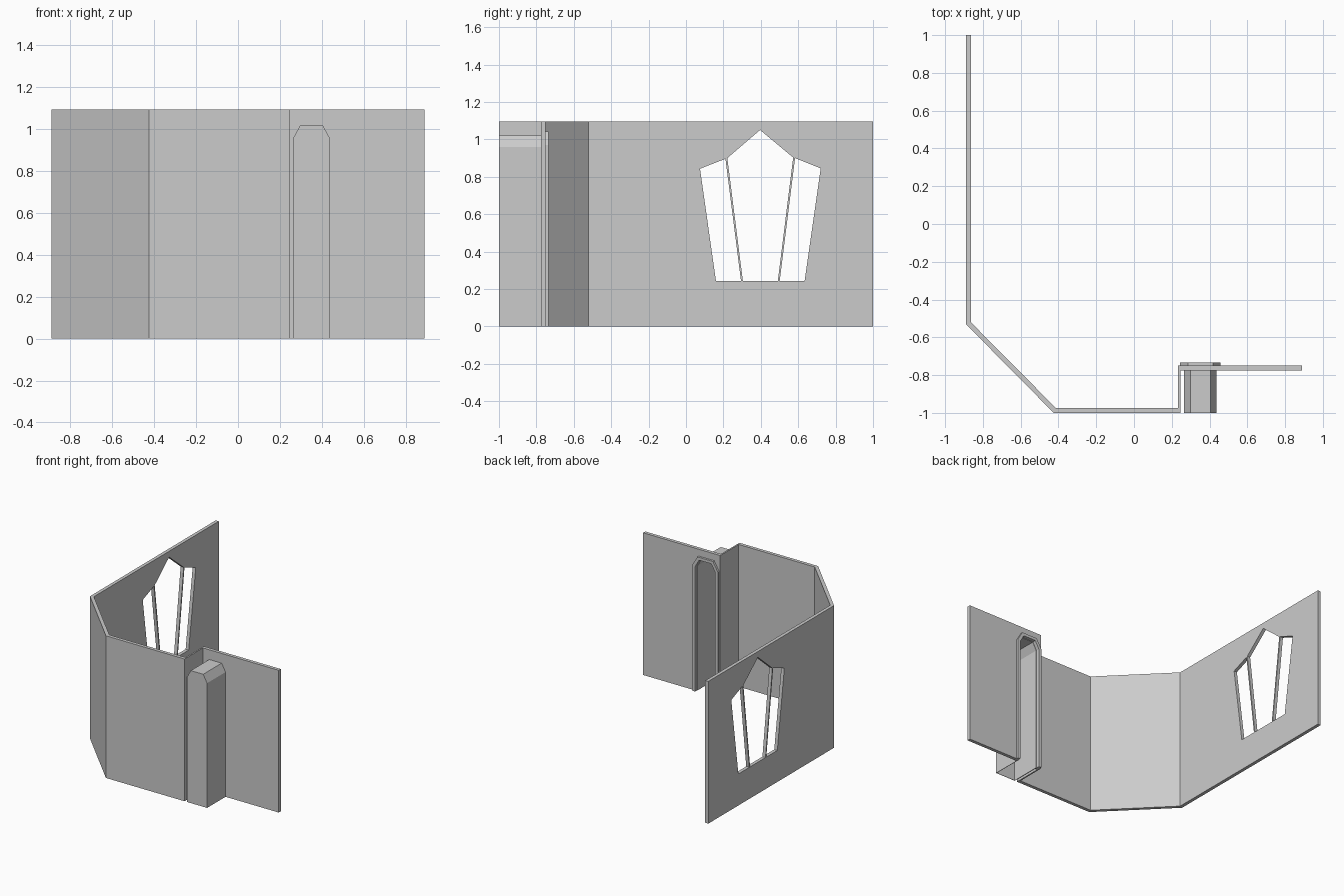
import bpy
import bmesh
from mathutils import Vector

cube = bpy.data.objects.get("Cube")
if cube:
    bpy.data.objects.remove(cube, do_unlink=True)

grey = bpy.data.materials.new("plain grey")
grey.use_nodes = True
colour = (0.6, 0.6, 0.6, 1)
grey.diffuse_color = colour
grey.node_tree.nodes["Principled BSDF"].inputs["Base Color"].default_value = colour


def prism(name, points, depth, keep_back=True):
    """Extrude a flat outline along a vector, optionally leaving the far end open."""
    bm = bmesh.new()
    face = bm.faces.new([bm.verts.new(p) for p in points])
    result = bmesh.ops.extrude_face_region(bm, geom=[face], use_keep_orig=True)
    moved = [g for g in result["geom"] if isinstance(g, bmesh.types.BMVert)]
    bmesh.ops.translate(bm, verts=moved, vec=Vector(depth))
    bmesh.ops.recalc_face_normals(bm, faces=bm.faces)
    if not keep_back:
        ends = [g for g in result["geom"] if isinstance(g, bmesh.types.BMFace)]
        base = [f for f in bm.faces if abs(f.normal.z) > 0.9 and f.calc_center_median().z < 0.01]
        bmesh.ops.delete(bm, geom=ends + base, context="FACES")
    mesh = bpy.data.meshes.new(name)
    bm.to_mesh(mesh)
    bm.free()
    mesh.materials.append(grey)
    obj = bpy.data.objects.new(name, mesh)
    bpy.context.collection.objects.link(obj)
    return obj


def apply(obj, modifier):
    bpy.context.view_layer.objects.active = obj
    bpy.ops.object.modifier_apply(modifier=modifier.name)


def cut(obj, cutter):
    cutter.hide_render = True
    mod = obj.modifiers.new("cut", "BOOLEAN")
    mod.operation = "DIFFERENCE"
    mod.solver = "EXACT"
    mod.object = cutter
    apply(obj, mod)
    bpy.data.objects.remove(cutter, do_unlink=True)


def arch(y, grow=0.0, bottom=0.0):
    """Outline of the upright niche with clipped top corners."""
    half, slope = 0.086 + grow, 0.053 + grow * 0.6
    mid, top, shoulder = 0.351, 1.02 + grow, 0.96 + grow * 0.5
    return [(mid - half, y, bottom), (mid - half, y, shoulder), (mid - slope, y, top),
            (mid + slope, y, top), (mid + half, y, shoulder), (mid + half, y, bottom)]


# Folded wall, drawn as a plan and raised
plan = [(-0.89, 1), (-0.89, -0.53), (-0.425, -1), (0.245, -1), (0.245, -0.776),
        (0.89, -0.776), (0.89, -0.75), (0.234, -0.75), (0.234, -0.974),
        (-0.414, -0.974), (-0.864, -0.52), (-0.864, 1)]
wall = prism("folded_wall", [(x, y, 0) for x, y in plan], (0, 0, 1.095))

# Three window openings separated by thin bars
panes = [
    [(0.16, 0.243), (0.294, 0.243), (0.211, 0.896), (0.075, 0.843)],
    [(0.304, 0.243), (0.491, 0.243), (0.573, 0.903), (0.396, 1.05), (0.221, 0.9)],
    [(0.501, 0.243), (0.634, 0.243), (0.72, 0.845), (0.583, 0.9)],
]
for pane in panes:
    cut(wall, prism("pane_cutter", [(-1, y, z) for y, z in pane], (0.3, 0, 0)))

# Niche opening through the wall
cut(wall, prism("niche_cutter", arch(-0.82, bottom=-0.1), (0, 0.12, 0)))

# Hollow niche shell projecting forward, open at the back and bottom
shell = prism("niche_shell", arch(-1), (0, 0.24, 0), keep_back=False)
solid = shell.modifiers.new("thickness", "SOLIDIFY")
solid.thickness = 0.004
solid.offset = -1
apply(shell, solid)

# Raised trim round the niche opening at the back
prism("niche_trim", arch(-0.752, grow=0.022) + arch(-0.752)[::-1], (0, 0.018, 0))
